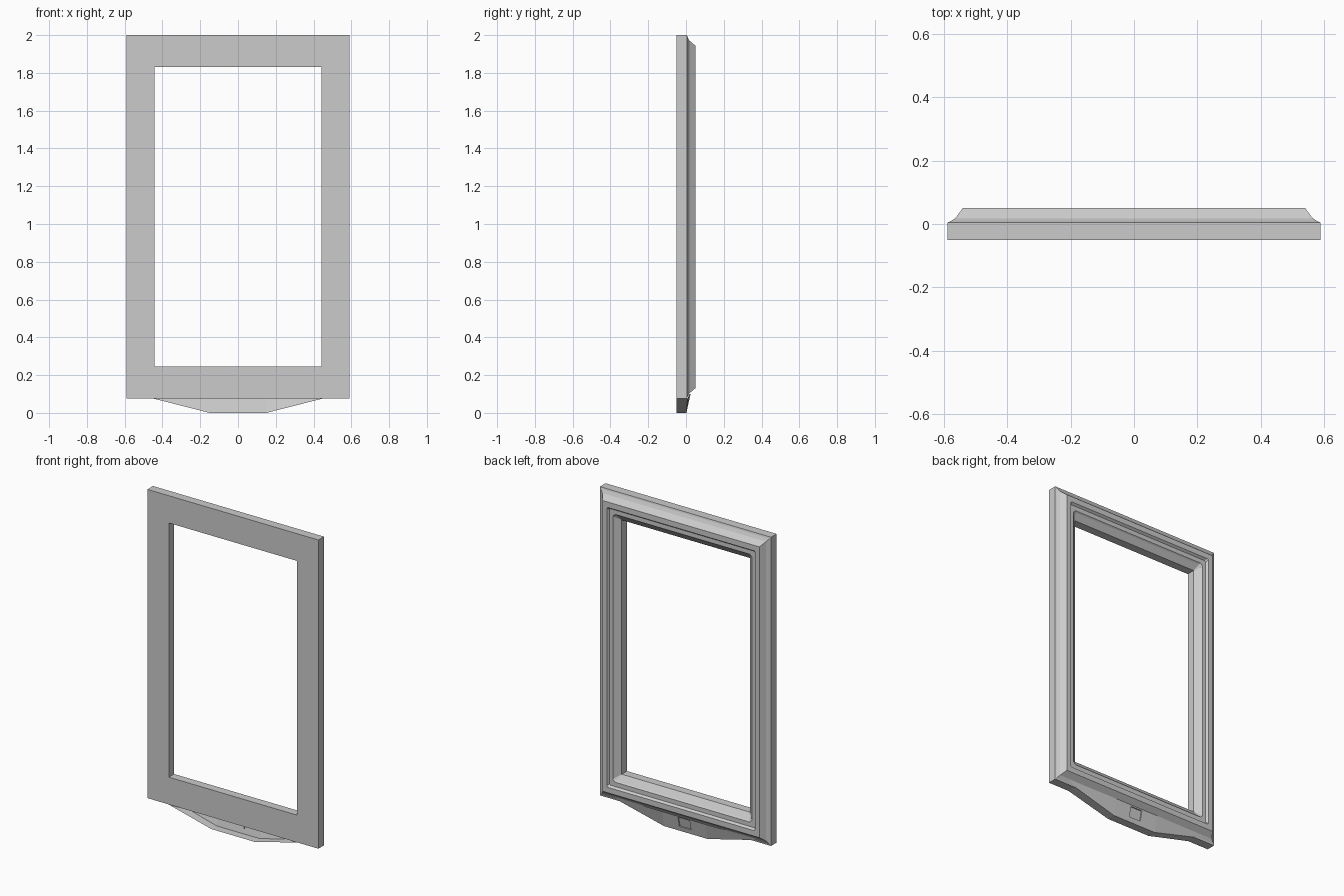
import bpy, bmesh

if "Cube" in bpy.data.objects:
    bpy.data.objects.remove(bpy.data.objects["Cube"])


def finish(bm, name):
    me = bpy.data.meshes.new(name)
    bm.to_mesh(me)
    bm.free()
    ob = bpy.data.objects.new(name, me)
    bpy.context.collection.objects.link(ob)
    return ob


# Frame: moulding profile swept round the rectangle.
# u = 0 at outer edge, 1 at the opening; y = depth; c = corner chamfer
profile = [
    (0.00, -0.05, 0), (0.00, 0.005, 0), (0.06, 0.008, 0), (0.17, 0.018, 0),
    (0.33, 0.05, 0), (0.53, 0.05, 0.006), (0.59, 0.036, 0.008),
    (0.75, 0.036, 0.014), (0.79, 0.028, 0.014), (1.00, 0.002, 0), (1.00, -0.05, 0),
]


def ring(bm, u, y, c):
    h, lo, hi = 0.59 - 0.148 * u, 0.075 + 0.17 * u, 2.0 - 0.17 * u
    pts = [(-h + c, lo), (h - c, lo), (h, lo + c), (h, hi - c),
           (h - c, hi), (-h + c, hi), (-h, hi - c), (-h, lo + c)]
    return [bm.verts.new((x, y, z)) for x, z in pts]


bm = bmesh.new()
rings = [ring(bm, *p) for p in profile]
for a, b in zip(rings, rings[1:] + rings[:1]):
    for i in range(8):
        j = (i + 1) % 8
        bm.faces.new((a[i], a[j], b[j], b[i]))
bmesh.ops.remove_doubles(bm, verts=bm.verts, dist=1e-5)
bmesh.ops.recalc_face_normals(bm, faces=bm.faces)
finish(bm, "mirror_frame")

# Apron: open-fronted shell below the frame, right half then mirrored
bm = bmesh.new()


def plate(x, z, off=0.0):
    return bm.verts.new((x, 0.002 + 0.22 * z - off, z))


b0, b1 = plate(0, 0), plate(0.15, 0)
side = bm.verts.new((0.445, 0.008, 0.075))
tip = bm.verts.new((0.50, 0.018, 0.10))
t1, t0 = plate(0.15, 0.10), plate(0, 0.10)
hole = [plate(0, 0.03), plate(0.04, 0.03), plate(0.04, 0.092), plate(0, 0.092)]
for f in ((b0, b1, hole[1], hole[0]), (b1, t1, hole[2], hole[1]),
          (t1, t0, hole[3], hole[2]), (b1, side, tip, t1)):
    bm.faces.new(f)

# Shallow latch recess
floor = [bm.verts.new((v.co.x, v.co.y - 0.007, v.co.z)) for v in hole]
bm.faces.new(floor)
for i in range(3):
    bm.faces.new((hole[i], hole[i + 1], floor[i + 1], floor[i]))

# Rim running forward to the front plane
edge = [b0, b1, side]
front = [bm.verts.new((v.co.x, -0.05, v.co.z)) for v in edge]
for i in range(2):
    bm.faces.new((edge[i], edge[i + 1], front[i + 1], front[i]))
bmesh.ops.recalc_face_normals(bm, faces=bm.faces)
bm.faces.ensure_lookup_table()
if bm.faces[0].normal.y < 0:
    bmesh.ops.reverse_faces(bm, faces=bm.faces)
apron = finish(bm, "lower_apron")
mir = apron.modifiers.new("Mirror", 'MIRROR')
mir.use_clip = True
